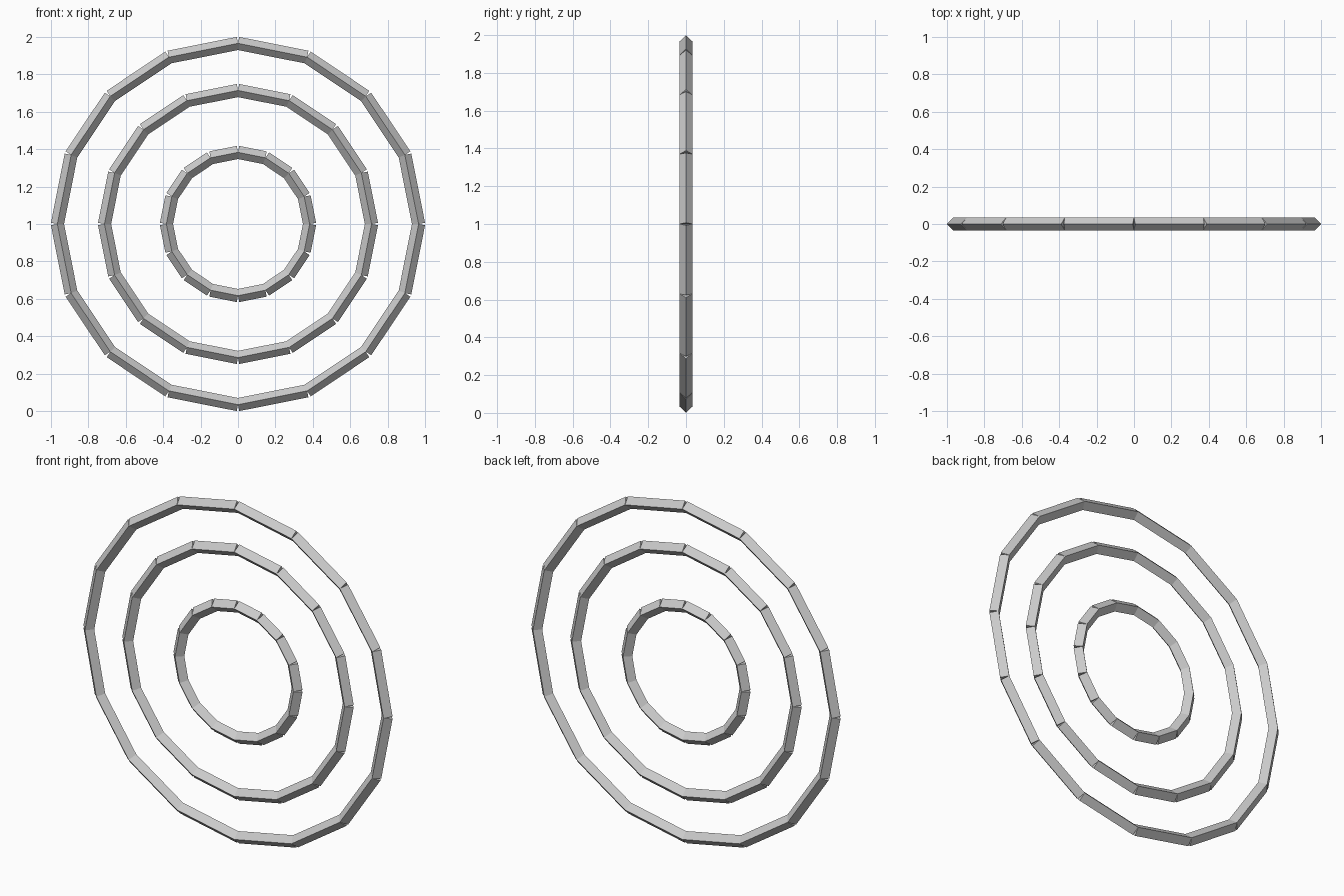
import bpy, bmesh
from math import cos, sin, pi
from mathutils import Vector

if "Cube" in bpy.data.objects:
    bpy.data.objects.remove(bpy.data.objects["Cube"])

SIDES = 16       # bars per ring
BAR = 0.035      # half-diagonal of the diamond bar section
CENTRE = Vector((0, 0, 1))


def add_bar(bm, a, b):
    """Straight capped diamond bar from a to b, edges facing front, back, in and out."""
    along = (b - a).normalized()
    depth = Vector((0, 1, 0))
    out = along.cross(depth)
    offsets = [out * BAR, depth * BAR, -out * BAR, -depth * BAR]
    start = [bm.verts.new(a + o) for o in offsets]
    end = [bm.verts.new(b + o) for o in offsets]
    for i in range(4):
        j = (i + 1) % 4
        bm.faces.new((start[i], start[j], end[j], end[i]))
    bm.faces.new(start[::-1])
    bm.faces.new(end)


def ring(name, radius):
    bm = bmesh.new()
    pts = [CENTRE + radius * Vector((cos(2 * pi * i / SIDES), 0, sin(2 * pi * i / SIDES)))
           for i in range(SIDES)]
    for i in range(SIDES):
        add_bar(bm, pts[i], pts[(i + 1) % SIDES])
    bmesh.ops.recalc_face_normals(bm, faces=bm.faces)
    mesh = bpy.data.meshes.new(name)
    bm.to_mesh(mesh)
    bm.free()
    obj = bpy.data.objects.new(name, mesh)
    bpy.context.collection.objects.link(obj)


# Three concentric upright rings
ring("outer_ring", 1 - BAR * cos(pi / SIDES))
ring("middle_ring", 0.714)
ring("inner_ring", 0.383)
